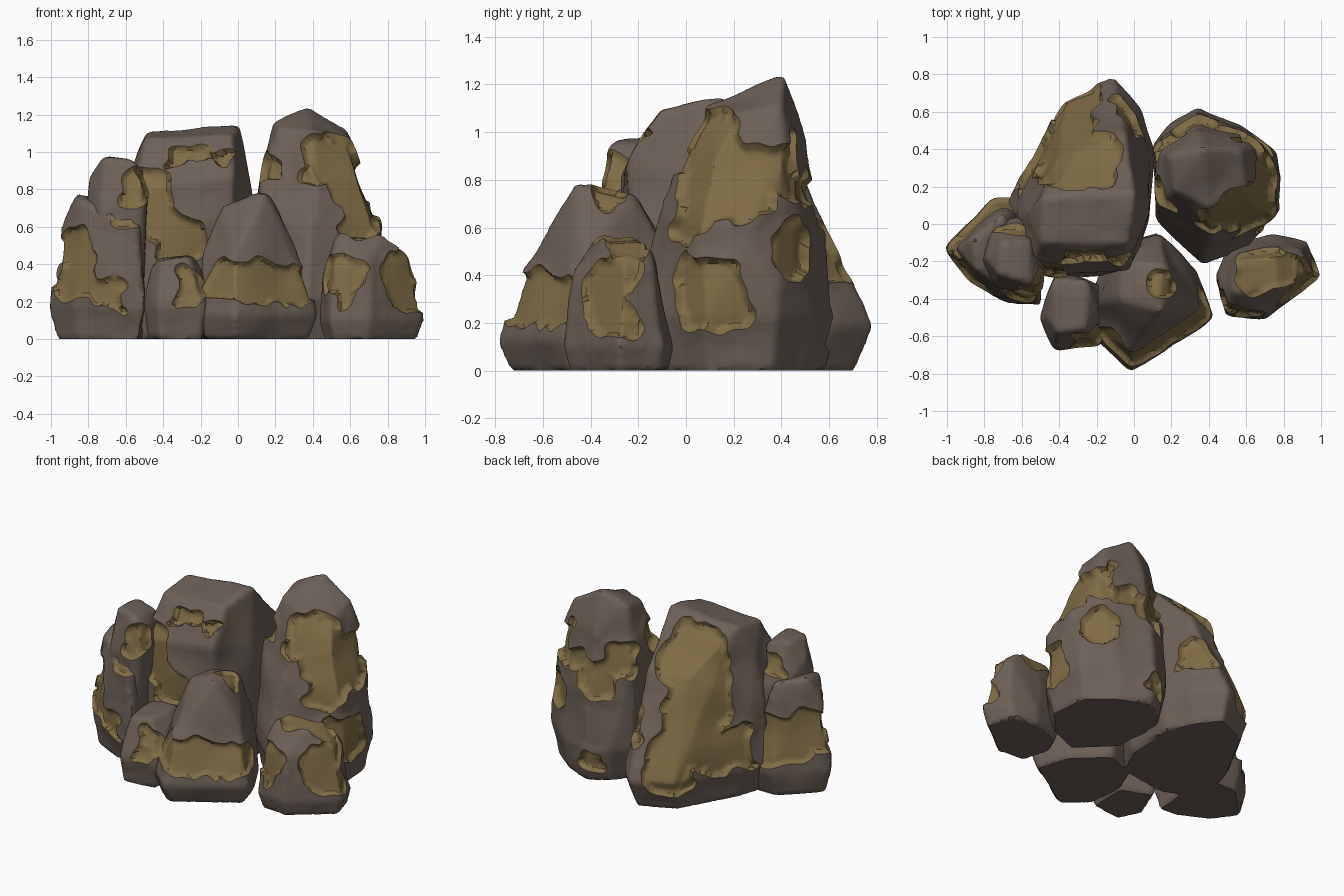
import bpy, bmesh, math
from mathutils import Vector, noise

VOXEL = 0.017


def material(name, rgb):
    m = bpy.data.materials.new(name)
    m.diffuse_color = (*rgb, 1)
    return m


BROWN = material("brown_rock", (0.155, 0.12, 0.098))
OCHRE = material("ochre_rock", (0.215, 0.15, 0.06))


def patch_value(co, patches):
    """Positive inside a weathered patch: boxy outline, ragged noisy border."""
    d = max(r - sum(abs(a - b) ** 4 for a, b in zip(co, (x, y, z))) ** 0.25
            for x, y, z, r in patches)
    return d + 0.07 * noise.noise(co * 5) + 0.035 * noise.noise(co * 12)


def rock(name, foot, z_wide, upper, patches, depth=0.022):
    # Faceted block: undercut base, widest ring, then the upper corners
    cx = sum(p[0] for p in foot) / len(foot)
    cy = sum(p[1] for p in foot) / len(foot)
    bm = bmesh.new()
    for x, y in foot:
        bm.verts.new((x, y, z_wide))
        bm.verts.new((cx + (x - cx) * 0.87, cy + (y - cy) * 0.87, 0))
    for p in upper:
        bm.verts.new(p)
    res = bmesh.ops.convex_hull(bm, input=bm.verts)
    junk = {g for g in res["geom_interior"] + res["geom_unused"]
            if isinstance(g, bmesh.types.BMVert)}
    bmesh.ops.delete(bm, geom=list(junk), context='VERTS')
    mesh = bpy.data.meshes.new(name)
    bm.to_mesh(mesh)
    bm.free()
    ob = bpy.data.objects.new(name, mesh)
    bpy.context.collection.objects.link(ob)

    # Even fine surface with slightly worn corners
    rm = ob.modifiers.new("even", 'REMESH')
    rm.mode = 'VOXEL'
    rm.voxel_size = VOXEL
    sm = ob.modifiers.new("worn", 'SMOOTH')
    sm.factor, sm.iterations = 0.5, 5
    ev = ob.evaluated_get(bpy.context.evaluated_depsgraph_get())
    bm = bmesh.new()
    bm.from_mesh(ev.to_mesh())
    ev.to_mesh_clear()
    ob.modifiers.clear()

    # Snap mesh edges onto the patch border, then sink the patch
    bmesh.ops.triangulate(bm, faces=bm.faces)
    bm.verts.ensure_lookup_table()
    bm.verts.index_update()
    bm.normal_update()
    normals = [v.normal.copy() for v in bm.verts]
    val = [patch_value(v.co, patches) for v in bm.verts]
    moves = {}
    for e in bm.edges:
        a, b = e.verts
        va, vb = val[a.index], val[b.index]
        if va * vb < 0:
            t = va / (va - vb)
            near = a if t < 0.5 else b
            moves[near.index] = a.co.lerp(b.co, t)
    for i, co in moves.items():
        bm.verts[i].co = co
        val[i] = 0
    for f in bm.faces:
        f.material_index = int(min(val[v.index] for v in f.verts) >= 0
                               and f.normal.z > -0.5)
    for v in bm.verts:
        if v.co.z < 0.012:
            v.co.z = 0
            continue
        lump = 0.018 * noise.noise(v.co * 4) + 0.008
        if val[v.index] > 0:
            lump -= depth * min(1, 0.4 + val[v.index] / 0.05)
        else:  # raised lip along the border
            lump += 0.006 * max(0, 1 + val[v.index] / 0.06)
        v.co += normals[v.index] * lump
        v.co.z = max(v.co.z, 0)
    bm.to_mesh(mesh)
    bm.free()
    mesh.materials.append(BROWN)
    mesh.materials.append(OCHRE)
    bpy.ops.object.select_all(action='DESELECT')
    ob.select_set(True)
    bpy.context.view_layer.objects.active = ob
    bpy.ops.object.shade_smooth_by_angle(angle=math.radians(38))


# Large boulder, back left, with a long slope running to the back
rock("large_back_rock",
     [(-.11, .78), (.03, .6), (.1, .4), (.08, .03), (-.02, -.22), (-.42, -.28),
      (-.62, -.2), (-.67, .05), (-.6, .25), (-.37, .66)], .19,
     [(-.49, -.1, 1.07), (-.03, -.1, 1.09), (0, .16, 1.14), (-.48, .13, 1.1),
      (.06, .05, .8), (-.57, .05, .9), (-.05, .48, .82), (-.32, .42, .82),
      (-.55, -.24, .78), (-.03, -.24, .86), (-.4, -.26, .82), (-.1, .67, .42)],
     [(-.32, -.2, .98, .08), (-.2, -.2, .98, .08), (-.1, -.2, .94, .08),
      (-.47, -.24, .76, .13), (-.42, -.26, .63, .1), (-.31, -.27, .54, .1),
      (-.3, .36, .93, .2), (-.42, .42, .7, .22), (-.4, .5, .45, .2),
      (-.32, .66, .28, .14), (-.54, .3, .33, .15), (.02, .58, .5, .13)],
     0.032)

# Tall boulder, back right
rock("tall_right_rock",
     [(.11, .42), (.2, .54), (.34, .62), (.56, .53), (.75, .38), (.78, .08),
      (.6, -.12), (.37, -.22), (.12, .02)], .22,
     [(.37, .41, 1.24), (.2, .36, 1.15), (.22, .18, 1.12), (.58, .4, 1.12),
      (.59, .2, 1.07), (.4, .1, 1.11), (.13, .1, .8), (.12, .4, .8),
      (.34, .5, .95), (.65, .42, .88), (.66, .1, .88), (.42, -.05, .82),
      (.76, .28, .6), (.74, .05, .58), (.38, -.16, .5), (.36, .57, .55)],
     [(.5, 0, .95, .14), (.58, -.02, .8, .13), (.64, .03, .68, .13),
      (.68, .2, .78, .18), (.66, .36, .86, .13), (.6, .16, .98, .09),
      (.76, .12, .32, .15), (.7, .45, .5, .12), (.34, .55, .7, .12),
      (.48, .52, .78, .09), (.18, .45, .8, .1), (.16, .15, .92, .08),
      (.3, .6, .16, .07)], 0.034)

# Pointed boulder, front centre
rock("front_centre_rock",
     [(-.02, -.78), (.42, -.5), (.34, -.25), (.12, -.05), (-.12, -.12),
      (-.2, -.35), (-.19, -.62)], .13,
     [(.14, -.46, .77), (.16, -.22, .72), (-.06, -.2, .7), (-.07, -.4, .7),
      (.31, -.42, .48), (-.02, -.66, .44), (-.19, -.42, .44), (.14, -.07, .48)],
     [(-.13, -.67, .33, .12), (.0, -.7, .31, .13), (.14, -.66, .31, .13),
      (.28, -.56, .3, .12), (.37, -.44, .3, .09), (.12, -.32, .76, .075)])

# Small stone, front left
rock("front_left_stone",
     [(-.5, -.5), (-.42, -.67), (-.18, -.64), (-.17, -.35), (-.4, -.25)], .18,
     [(-.46, -.5, .38), (-.41, -.58, .42), (-.26, -.56, .44), (-.19, -.46, .37),
      (-.25, -.3, .44), (-.42, -.3, .42)],
     [(-.26, -.64, .22, .08), (-.26, -.6, .31, .08)])

# Low stone, right
rock("right_stone",
     [(.43, -.28), (.49, -.49), (.7, -.51), (.99, -.28), (.92, -.1), (.73, -.06),
      (.5, -.13)], .1,
     [(.54, -.36, .55), (.57, -.18, .56), (.77, -.34, .55), (.76, -.17, .55),
      (.93, -.26, .44), (.89, -.14, .42), (.46, -.3, .35), (.7, -.46, .4),
      (.51, -.44, .4)],
     [(.58, -.47, .33, .1), (.9, -.33, .25, .12), (.88, -.3, .38, .12),
      (.79, -.24, .5, .1), (.66, -.25, .55, .1), (.6, -.45, .22, .07)])

# Stepped boulder, left
rock("left_rock",
     [(-1, -.13), (-.88, .0), (-.75, .12), (-.58, .12), (-.5, -.1), (-.5, -.43),
      (-.66, -.41), (-.88, -.3)], .16,
     [(-.94, -.13, .6), (-.84, -.24, .74), (-.86, -.08, .77), (-.7, .04, .74),
      (-.55, -.4, .64), (-.68, -.38, .62)],
     [(-.9, -.25, .5, .12), (-.86, -.29, .33, .13), (-.92, -.03, .42, .14),
      (-.8, .06, .36, .16), (-.65, .12, .36, .12), (-.7, -.41, .24, .1),
      (-.6, -.39, .64, .07)])

# Crest standing on the left boulder
rock("left_crest",
     [(-.8, -.2), (-.74, -.34), (-.53, -.37), (-.48, -.1), (-.62, .03), (-.75, -.02)], .7,
     [(-.79, -.18, .86), (-.72, -.27, .97), (-.57, -.31, .95), (-.56, -.1, .93),
      (-.7, -.1, .96), (-.5, -.34, .84)],
     [(-.53, -.34, .8, .09), (-.68, .02, .82, .09)])
